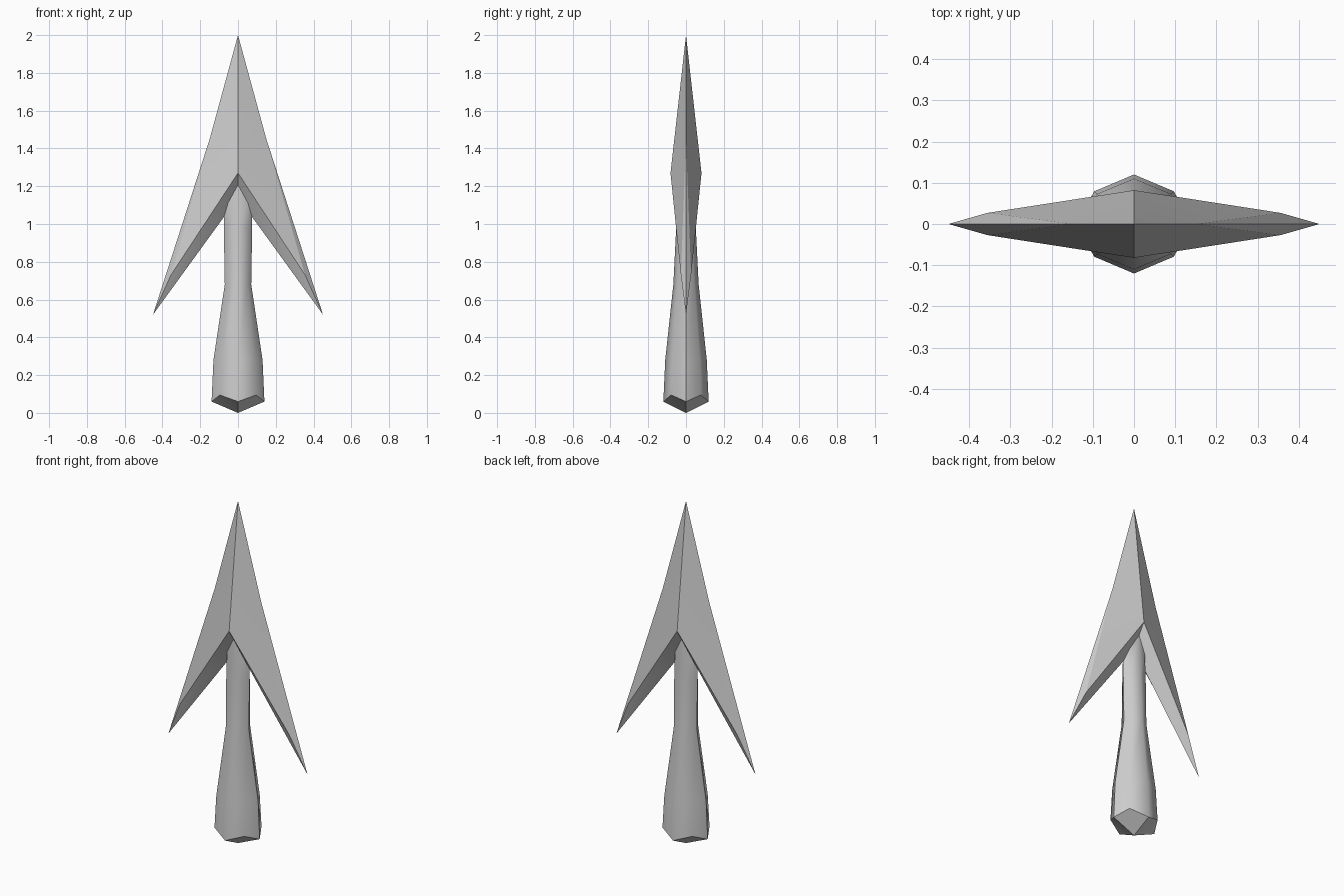
import bpy, bmesh

if "Cube" in bpy.data.objects:
    bpy.data.objects.remove(bpy.data.objects["Cube"])


def make_object(name, verts, faces, mirror=False, smooth_angle=0.5):
    mesh = bpy.data.meshes.new(name)
    mesh.from_pydata(verts, [], faces)
    bm = bmesh.new()
    bm.from_mesh(mesh)
    if mirror:
        # mirror the quarter across x, then across y, and weld the seams
        for axis in (0, 1):
            geom = bm.faces[:] + bm.edges[:] + bm.verts[:]
            dup = bmesh.ops.duplicate(bm, geom=geom)["geom"]
            for v in (g for g in dup if isinstance(g, bmesh.types.BMVert)):
                v.co[axis] *= -1
        bmesh.ops.remove_doubles(bm, verts=bm.verts, dist=0.0005)
    bmesh.ops.recalc_face_normals(bm, faces=bm.faces)
    bm.to_mesh(mesh)
    bm.free()
    obj = bpy.data.objects.new(name, mesh)
    bpy.context.collection.objects.link(obj)
    bpy.ops.object.select_all(action='DESELECT')
    obj.select_set(True)
    bpy.context.view_layer.objects.active = obj
    bpy.ops.object.shade_smooth_by_angle(angle=smooth_angle)
    return obj


# Barbed blade: one quarter, mirrored twice
tip, side, barb = (0, 0, 2), (0.15, 0, 1.45), (0.45, 0, 0.52)
ridge, corner, notch = (0, -0.082, 1.27), (0.355, -0.027, 0.73), (0, 0, 1.14)
make_object("barbed_blade", [tip, side, barb, ridge, corner, notch],
            [(0, 3, 1), (1, 3, 4), (1, 4, 2), (3, 5, 4), (4, 5, 2)],
            mirror=True, smooth_angle=0.3)


# Socket shaft: eight-sided rings (half width x, half depth y, z)
def ring(rx, ry, z, lift=0.0):
    pts = [(1, 0), (0.69, 0.66), (0, 1), (-0.69, 0.66),
           (-1, 0), (-0.69, -0.66), (0, -1), (0.69, -0.66)]
    return [(x * rx, y * ry, z + lift * (i % 2)) for i, (x, y) in enumerate(pts)]


rings = [ring(0.14, 0.12, 0.06, 0.035), ring(0.13, 0.11, 0.28),
         ring(0.07, 0.067, 0.68), ring(0.075, 0.052, 0.98)]
# top ring follows the underside of the blade
rings.append([(x, y, 1.14 - 1.378 * abs(x) + 1.6 * abs(y))
              for x, y, _ in ring(0.075, 0.042, 0)])
verts = [v for r in rings for v in r]
faces = [(r * 8 + i, r * 8 + (i + 1) % 8, r * 8 + 8 + (i + 1) % 8, r * 8 + 8 + i)
         for r in range(len(rings) - 1) for i in range(8)]
# pointed base
verts.append((0, 0, 0))
faces += [(len(verts) - 1, (i + 1) % 8, i) for i in range(8)]
make_object("shaft", verts, faces, smooth_angle=0.9)
